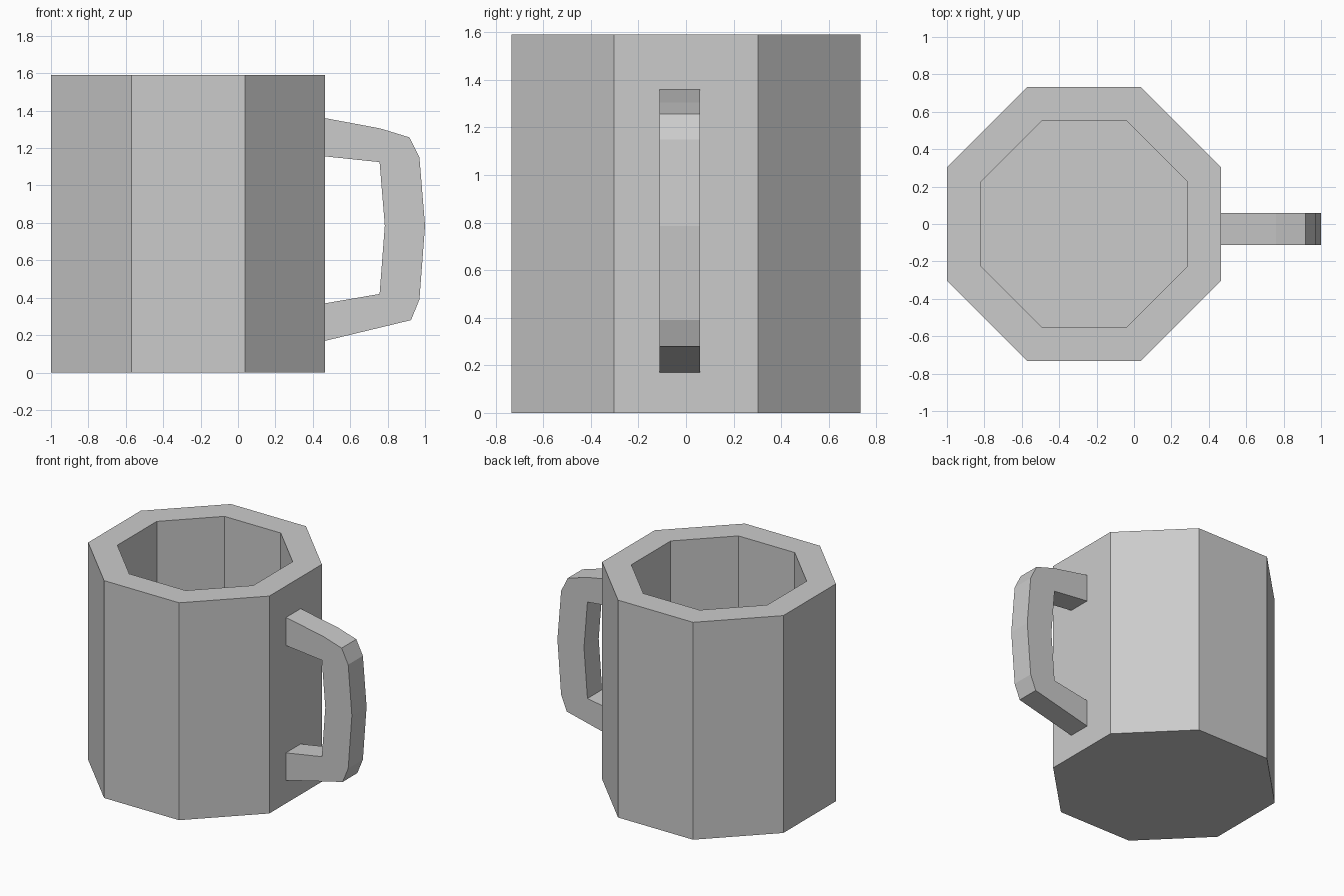
import bpy, bmesh
from math import cos, sin, pi

if "Cube" in bpy.data.objects:
    bpy.data.objects.remove(bpy.data.objects["Cube"])

CX, HEIGHT, FLOOR = -0.267, 1.59, 0.18
OUTER, INNER = 0.733, 0.55        # apothems of the octagons


def finish(name, bm):
    bmesh.ops.recalc_face_normals(bm, faces=bm.faces)
    mesh = bpy.data.meshes.new(name)
    bm.to_mesh(mesh)
    bm.free()
    obj = bpy.data.objects.new(name, mesh)
    bpy.context.collection.objects.link(obj)
    return obj


def octagon(bm, apothem, z):
    r = apothem / cos(pi / 8)
    return [bm.verts.new((CX + r * cos(pi / 8 + i * pi / 4),
                          r * sin(pi / 8 + i * pi / 4), z)) for i in range(8)]


# Mug body: octagonal rings from the base, over the rim, down to the inner floor
bm = bmesh.new()
rings = [octagon(bm, a, z) for a, z in
         ((OUTER, 0), (OUTER, HEIGHT), (INNER, HEIGHT), (INNER, FLOOR))]
for low, high in zip(rings, rings[1:]):
    for i in range(8):
        j = (i + 1) % 8
        bm.faces.new((low[i], low[j], high[j], high[i]))
bm.faces.new(rings[0])
bm.faces.new(rings[-1])
finish("mug_body", bm)

# Handle: matching outer and inner outlines in x,z, joined into a solid band
outer = [(0.46, 1.361), (0.76, 1.305), (0.917, 1.257), (0.97, 1.15),
         (1.0, 0.785), (0.97, 0.39), (0.925, 0.28), (0.46, 0.168)]
inner = [(0.46, 0.369), (0.757, 0.42), (0.785, 0.785), (0.757, 1.125), (0.46, 1.156)]
bm = bmesh.new()
side = bm.faces.new([bm.verts.new((x, -0.112, z)) for x, z in outer + inner])
ext = bmesh.ops.extrude_face_region(bm, geom=[side], use_keep_orig=True)
bmesh.ops.translate(bm, vec=(0, 0.17, 0),
                    verts=[g for g in ext["geom"] if isinstance(g, bmesh.types.BMVert)])
finish("mug_handle", bm)
